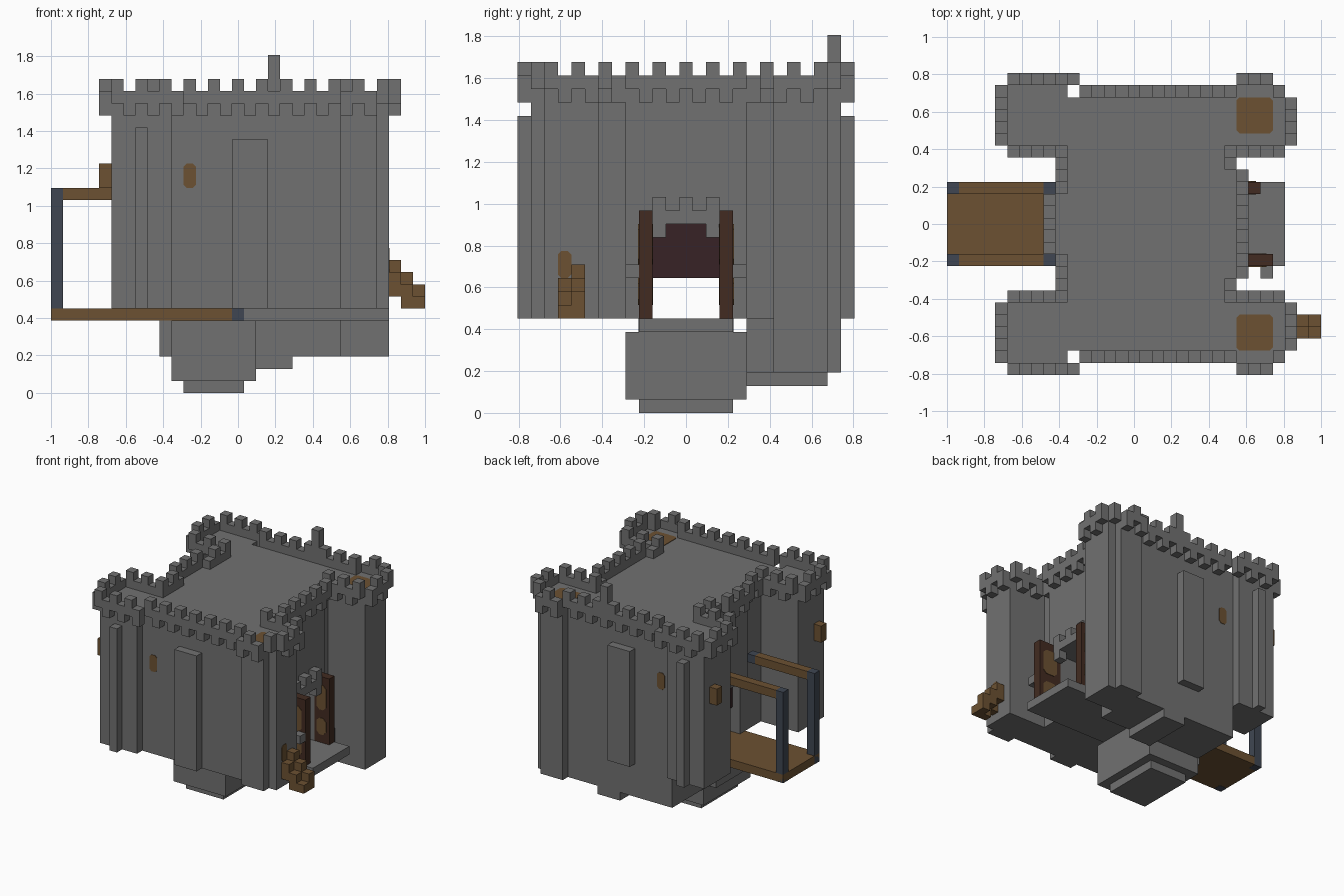
import bpy
import bmesh
from mathutils import Vector

UNIT = 2 / 31            # size of one building block
WIDTH, DEPTH = 31, 25    # overall footprint in blocks

if "Cube" in bpy.data.objects:
    bpy.data.objects.remove(bpy.data.objects["Cube"])


def make_material(name, colour):
    mat = bpy.data.materials.new(name)
    mat.use_nodes = True
    rgba = (*colour, 1)
    mat.diffuse_color = rgba
    mat.node_tree.nodes["Principled BSDF"].inputs["Base Color"].default_value = rgba
    return mat


STONE = make_material("grey stone", (.165, .165, .165))
WOOD = make_material("oak wood", (.15, .083, .032))
DOOR = make_material("dark door wood", (.054, .024, .015))
GATE = make_material("very dark gate", (.038, .016, .019))
IRON = make_material("blue iron", (.05, .062, .085))


def to_world(i, j, k):
    return Vector((i - WIDTH / 2, j - DEPTH / 2, k)) * UNIT


def finish(name, bm, mat):
    bmesh.ops.recalc_face_normals(bm, faces=bm.faces)
    mesh = bpy.data.meshes.new(name)
    bm.to_mesh(mesh)
    bm.free()
    mesh.materials.append(mat)
    obj = bpy.data.objects.new(name, mesh)
    bpy.context.scene.collection.objects.link(obj)
    return obj


def add_box(bm, x, y, z):
    """Box between block coordinates given as (low, high) pairs."""
    low, high = (to_world(x[n], y[n], z[n]) for n in range(2))
    made = bmesh.ops.create_cube(bm, size=1)["verts"]
    for v in made:
        v.co = (low + high) / 2 + v.co * (high - low)


def flip(y):
    return (DEPTH - y[1], DEPTH - y[0])


def part(name, mat, boxes, mirror=False):
    """One object from boxes, optionally repeated front to back."""
    bm = bmesh.new()
    for x, y, z in boxes:
        add_box(bm, x, y, z)
        if mirror:
            add_box(bm, x, flip(y), z)
    return finish(name, bm, mat)


def plate(name, axis, level, a, b, mat, cut=.25, thick=.12):
    """Thin panel with clipped corners, lying across the given axis."""
    (a0, a1), (b0, b1) = a, b
    outline = [(a0 + cut, b0), (a1 - cut, b0), (a1, b0 + cut), (a1, b1 - cut),
               (a1 - cut, b1), (a0 + cut, b1), (a0, b1 - cut), (a0, b0 + cut)]
    bm = bmesh.new()
    rings = []
    for height in (level - thick / 2, level + thick / 2):
        ring = []
        for p, q in outline:
            place = [p, q]
            place.insert(axis, height)
            ring.append(bm.verts.new(to_world(*place)))
        rings.append(ring)
        bm.faces.new(ring)
    for n in range(len(outline)):
        m = (n + 1) % len(outline)
        bm.faces.new((rings[0][n], rings[0][m], rings[1][m], rings[1][n]))
    return finish(name, bm, mat)


FLOOR, ROOF = 7, 24
WALL = (FLOOR, ROOF)
PASSAGE = (10, 15)
ABOVE_PASSAGE = (14, ROOF)

# Main keep with a passage running from side to side
part("keep_halves", STONE, [
    ((10, 23), (2, 10), WALL),
    ((23, 24), (8, 10), WALL),
], mirror=True)
part("keep_over_passage", STONE, [
    ((10, 24), PASSAGE, ABOVE_PASSAGE),
    ((9, 10), PASSAGE, ABOVE_PASSAGE),
])

# Corner towers
part("left_towers", STONE, [((5, 10), (1, 6), WALL)], mirror=True)
part("right_towers", STONE, [
    ((23, 28), (2, 6), WALL),
    ((24, 27), (1, 6), WALL),
], mirror=True)

# Buttresses on the front and back walls
part("wall_buttresses", STONE, [((15, 18), (1, 2), (FLOOR, 21))], mirror=True)
part("tower_buttresses", STONE, [((7, 8), (0, 1), (FLOOR, 22))], mirror=True)

# Overhanging parapet: corbel teeth below, solid band, merlons above
ROWS_ALONG_X = [(0, 5, 11), (0, 24, 27), (1, 11, 24), (1, 27, 28),
                (6, 5, 10), (6, 24, 28)]
ROWS_ALONG_Y = [(4, 1, 6), (28, 2, 6), (9, 7, 10), (23, 6, 8)]
MIDDLE_ROWS = [(8, 10, 15), (24, 8, 17)]


def parapet(name, rows, along_x, mirror):
    boxes = []
    for fixed, start, end in rows:
        across = (fixed, fixed + 1)

        def piece(span, z):
            boxes.append((span, across, z) if along_x else (across, span, z))

        piece((start, end), (ROOF, ROOF + 1))
        for n in range(start, end):
            merlon = (n % 2 == 1) == along_x
            low = ROOF + 1 if merlon else ROOF - 1
            piece((n, n + 1), (low, low + 1))
    return part(name, STONE, boxes, mirror)


parapet("long_parapets", ROWS_ALONG_X, True, True)
parapet("tower_side_parapets", ROWS_ALONG_Y, False, True)
parapet("middle_parapets", MIDDLE_ROWS, False, False)
part("roof_spike", STONE, [((18, 19), (23, 24), (25, 28))])

# Foundations
part("foundation_core", STONE, [
    ((10, 17), (8, 17), (1, 6)),
    ((11, 16), (9, 16), (0, 1)),
    ((9, 10), (9, 16), (3, 6)),
])
part("back_foundation", STONE, [
    ((10, 24), (17, 23), (3, FLOOR)),
    ((23, 28), (19, 23), (3, FLOOR)),
    ((24, 27), (19, 24), (3, FLOOR)),
    ((17, 20), (17, 23), (2, 3)),
])
part("entrance_floor", STONE, [((15, 28), (9, 16), (6, FLOOR))])

# Gate: small battlement, inner gate, open door leaves and handles
part("gate_battlement", STONE, [
    ((24, 25), (10, 15), (14, 15)),
    ((24, 25), (12, 13), (15, 16)),
])
part("gate_battlement_ends", STONE, [((24, 25), (10, 11), (13, 16))], mirror=True)
part("inner_gate", GATE, [((11, 12), PASSAGE, (10, 14))])
part("front_door_leaf", DOOR, [((24, 27), (9, 10), (FLOOR, 15))])
part("back_door_leaf", DOOR, [((24, 26), (15, 16), (FLOOR, 15))])
part("door_handles", STONE, [
    ((26, 27), (8, 9), (10, 11)),
    ((24, 25), (16, 17), (10, 11)),
])
for side, faces, span in (("front", (9, 10), (24.6, 26.5)),
                          ("back", (15, 16), (24.3, 25.6))):
    for face in faces:
        for low, high in ((8, 10), (11, 14)):
            plate(side + "_door_inlay", 1, face, span, (low, high), WOOD, cut=.4)

# Balcony with iron posts and wooden rails
part("balcony_floor", WOOD, [((0, 15), (9, 16), (6, FLOOR))])
part("balcony_rails", WOOD, [((1, 8), (9, 10), (16, 17))], mirror=True)
part("balcony_posts", IRON, [
    ((0, 1), (9, 10), (5.98, 17)),
    ((8, 9), (9, 10), (16, 17)),
    ((15, 16), (8.98, 10), (5.98, FLOOR)),
], mirror=True)

# Wooden boxes on the left towers and steps by the right tower
part("tower_boxes", WOOD, [((4, 5), (2, 3), (17, 19))], mirror=True)
part("side_steps", WOOD, [
    ((28, 29), (4, 5), (9, 11)),
    ((28, 29), (3, 4), (8, 10)),
    ((29, 30), (4, 5), (8, 10)),
    ((29, 30), (3, 4), (FLOOR, 9)),
    ((30, 31), (4, 5), (FLOOR, 9)),
    ((30, 31), (3, 4), (FLOOR, 8)),
])

# Shuttered windows and roof hatches
plate("tower_window", 0, 28, (3, 4), (10, 12), WOOD)
for wall in (2, DEPTH - 2):
    plate("wall_window", 1, wall, (11, 12), (17, 19), WOOD)
for span in ((2, 5), flip((2, 5))):
    plate("roof_hatch", 2, ROOF, (24, 27), span, WOOD)
